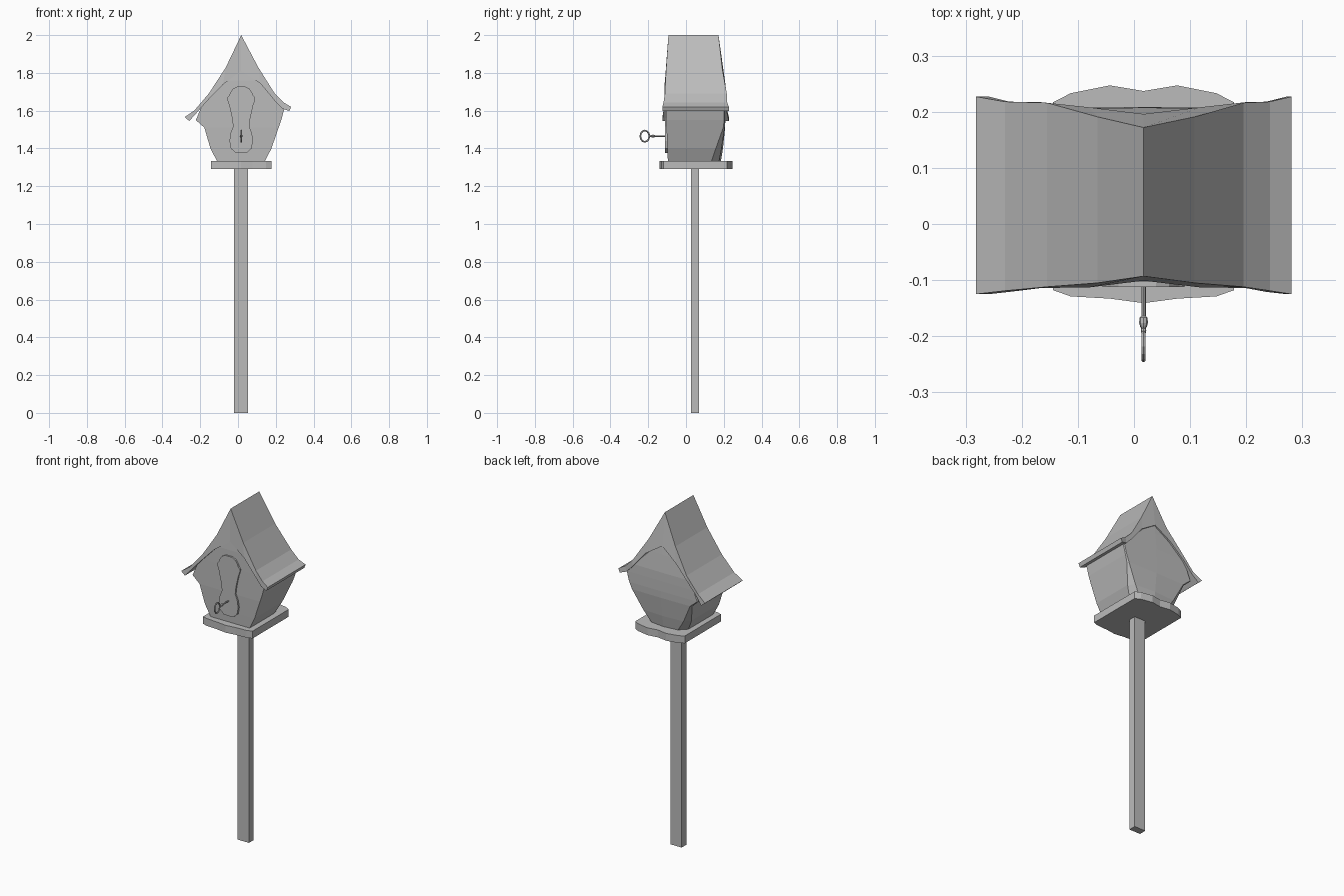
import bpy, bmesh
from math import cos, sin, pi

if "Cube" in bpy.data.objects:
    bpy.data.objects.remove(bpy.data.objects["Cube"])

grey = bpy.data.materials.new("plain_grey")
grey.use_nodes = True
colour = (0.5, 0.5, 0.5, 1)
grey.diffuse_color = colour
grey.node_tree.nodes["Principled BSDF"].inputs["Base Color"].default_value = colour

CX = 0.017  # the centre line of the house


def loft(name, rings, closed=False):
    """Skin equal-length rings; cap both ends, or join last to first."""
    bm = bmesh.new()
    rows = [[bm.verts.new(p) for p in ring] for ring in rings]
    n = len(rows[0])
    pairs = list(zip(rows, rows[1:]))
    if closed:
        pairs.append((rows[-1], rows[0]))
    else:
        bm.faces.new(rows[0])
        bm.faces.new(rows[-1])
    for a, b in pairs:
        for i in range(n):
            j = (i + 1) % n
            bm.faces.new((a[i], a[j], b[j], b[i]))
    bmesh.ops.recalc_face_normals(bm, faces=bm.faces)
    mesh = bpy.data.meshes.new(name)
    bm.to_mesh(mesh)
    bm.free()
    mesh.materials.append(grey)
    obj = bpy.data.objects.new(name, mesh)
    bpy.context.collection.objects.link(obj)
    return obj


def box(name, x0, x1, y0, y1, z0, z1):
    outline = [(x0, y0), (x1, y0), (x1, y1), (x0, y1)]
    return loft(name, [[(x, y, z) for x, y in outline] for z in (z0, z1)])


# Post
box("post", -0.02, 0.053, 0.026, 0.069, 0, 1.295)

# Floor board with wavy front and back edges
half_front = [(0, -0.141), (0.06, -0.133), (0.13, -0.129), (0.161, -0.118)]
half_back = [(0.161, 0.217), (0.13, 0.233), (0.06, 0.247), (0, 0.237)]
half = half_front + half_back
outline = half + [(-x, y) for x, y in half[-2:0:-1]]
loft("floor_board", [[(CX + x, y, z) for x, y in outline] for z in (1.29, 1.333)])

# House body: z, left-hand and right-hand half widths, front, back, rear corner cut
levels = [
    (1.333, 0.128, 0.126, -0.096, 0.175, 0.04),
    (1.40, 0.163, 0.160, -0.099, 0.188, 0.03),
    (1.51, 0.195, 0.198, -0.103, 0.205, 0.008),
    (1.55, 0.240, 0.212, -0.103, 0.207, 0.005),
    (1.61, 0.215, 0.228, -0.103, 0.207, 0.005),
    (1.66, 0.180, 0.185, -0.103, 0.206, 0.005),
    (1.76, 0.080, 0.085, -0.102, 0.195, 0.005),
    (1.82, 0.010, 0.010, -0.098, 0.188, 0.002),
]
rings = []
for z, a, b, front, back, cut in levels:
    l, r = CX - a, CX + b
    rings.append([(l, front, z), (CX, front, z), (r, front, z), (r, back - cut, z),
                  (r - cut, back, z), (CX, back + cut / 4, z),
                  (l + cut, back, z), (l, back - cut, z)])
loft("house_body", rings)

# Thick flared roof with upper and lower lines, low eave on one side
upper = [(-0.282, 1.566), (-0.23, 1.602), (-0.155, 1.69), (-0.065, 1.828), (CX, 2.0),
         (0.108, 1.828), (0.195, 1.69), (0.242, 1.643), (0.281, 1.62)]
lower = [(-0.258, 1.545), (-0.222, 1.585), (-0.165, 1.65), (-0.08, 1.738), (CX, 1.81),
         (0.118, 1.745), (0.198, 1.648), (0.236, 1.61), (0.272, 1.598)]
fronts = [-0.093, -0.105, -0.112, -0.119, -0.125]
backs = [0.172, 0.191, 0.216, 0.218, 0.227]
low_backs = [0.196, 0.208, 0.217, 0.218, 0.227]
rings = []
for i, ((ux, uz), (lx, lz)) in enumerate(zip(upper, lower)):
    k = abs(i - 4)
    low_front = fronts[k] - (0.008 if k < 2 else 0.002)
    rings.append([(ux, fronts[k], uz), (ux, backs[k], uz),
                  (lx, low_backs[k], lz), (lx, max(low_front, -0.125), lz)])
loft("roof", rings)

# Keyhole-shaped plate on the front
side = [(0.022, 1.727), (0.045, 1.715), (0.058, 1.695), (0.064, 1.68), (0.073, 1.67),
        (0.073, 1.655), (0.064, 1.63), (0.048, 1.56), (0.043, 1.515), (0.057, 1.48),
        (0.062, 1.44), (0.055, 1.40), (0.03, 1.377)]
outline = side + [(-x, z) for x, z in reversed(side)]
loft("keyhole_plate", [[(CX + x, y, z) for x, z in outline] for y in (-0.09, -0.112)])

# Key: turned shaft with a collar
KEY_Z = 1.465
turning = [(-0.09, 0.004), (-0.164, 0.004), (-0.167, 0.007), (-0.176, 0.008),
           (-0.183, 0.006), (-0.186, 0.004), (-0.189, 0.005), (-0.194, 0.004)]
loft("key_shaft", [[(CX + r * cos(t * pi / 4), y, KEY_Z + r * sin(t * pi / 4))
                    for t in range(8)] for y, r in turning])

# Key: oval ring handle standing upright
rings = []
for s in range(12):
    a = s * pi / 6
    ring = []
    for t in range(6):
        b = t * pi / 3
        out = 0.0045 * cos(b)
        ring.append((CX + 0.004 * sin(b), -0.218 + (0.024 + out) * cos(a),
                     KEY_Z + (0.03 + out) * sin(a)))
    rings.append(ring)
loft("key_ring", rings, closed=True)
